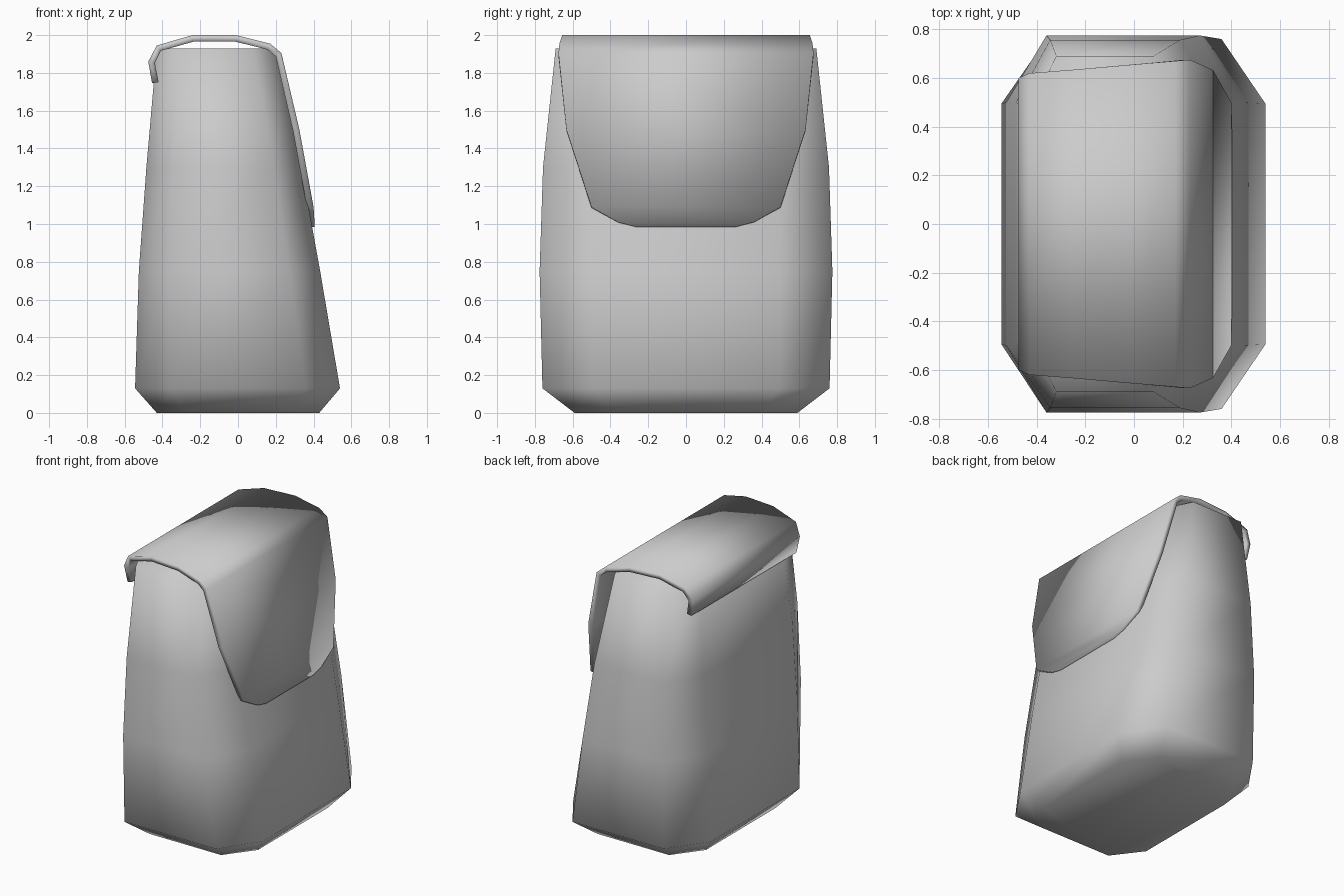
import bpy

if "Cube" in bpy.data.objects:
    bpy.data.objects.remove(bpy.data.objects["Cube"])


def make_mesh(name, verts, faces):
    mesh = bpy.data.meshes.new(name)
    mesh.from_pydata(verts, [], faces)
    for p in mesh.polygons:
        p.use_smooth = True
    obj = bpy.data.objects.new(name, mesh)
    bpy.context.collection.objects.link(obj)
    return obj


# Bag body: stacked eight-sided rings
# z, back x, front x, half depth, chamfered back x, chamfered front x, chamfered half depth
RINGS = [
    (0.00, -0.43, 0.43, 0.59, -0.28, 0.28, 0.39),
    (0.13, -0.545, 0.54, 0.76, -0.36, 0.36, 0.495),
    (0.75, -0.525, 0.435, 0.775, -0.36, 0.27, 0.50),
    (1.30, -0.485, 0.335, 0.757, -0.345, 0.19, 0.50),
    (1.93, -0.43, 0.19, 0.69, -0.32, 0.08, 0.46),
]
verts, faces = [], []
for z, xb, xf, y, cb, cf, cy in RINGS:
    verts += [(xf, -cy, z), (xf, cy, z), (cf, y, z), (cb, y, z),
              (xb, cy, z), (xb, -cy, z), (cb, -y, z), (cf, -y, z)]
for r in range(len(RINGS) - 1):
    for i in range(8):
        j = (i + 1) % 8
        faces.append((r * 8 + i, r * 8 + j, r * 8 + 8 + j, r * 8 + 8 + i))
last = (len(RINGS) - 1) * 8
faces += [tuple(range(7, -1, -1)), tuple(range(last, last + 8))]
make_mesh("bag_body", verts, faces)

# Flap: strip swept over the top, narrowing to a rounded front end
# x, z, half width
FLAP = [
    (-0.455, 1.745, 0.59), (-0.475, 1.86, 0.60), (-0.43, 1.945, 0.62),
    (-0.24, 2.0, 0.635), (-0.01, 2.0, 0.655), (0.17, 1.955, 0.67),
    (0.23, 1.905, 0.675), (0.325, 1.50, 0.633), (0.40, 1.09, 0.50),
    (0.405, 1.01, 0.36), (0.405, 0.985, 0.265),
]
verts = [(x, s * w, z) for x, z, w in FLAP for s in (-1, 1)]
faces = [(2 * i, 2 * i + 2, 2 * i + 3, 2 * i + 1) for i in range(len(FLAP) - 1)]
flap = make_mesh("flap", verts, faces)
mod = flap.modifiers.new("thickness", "SOLIDIFY")
mod.thickness = 0.035
mod.offset = -1
